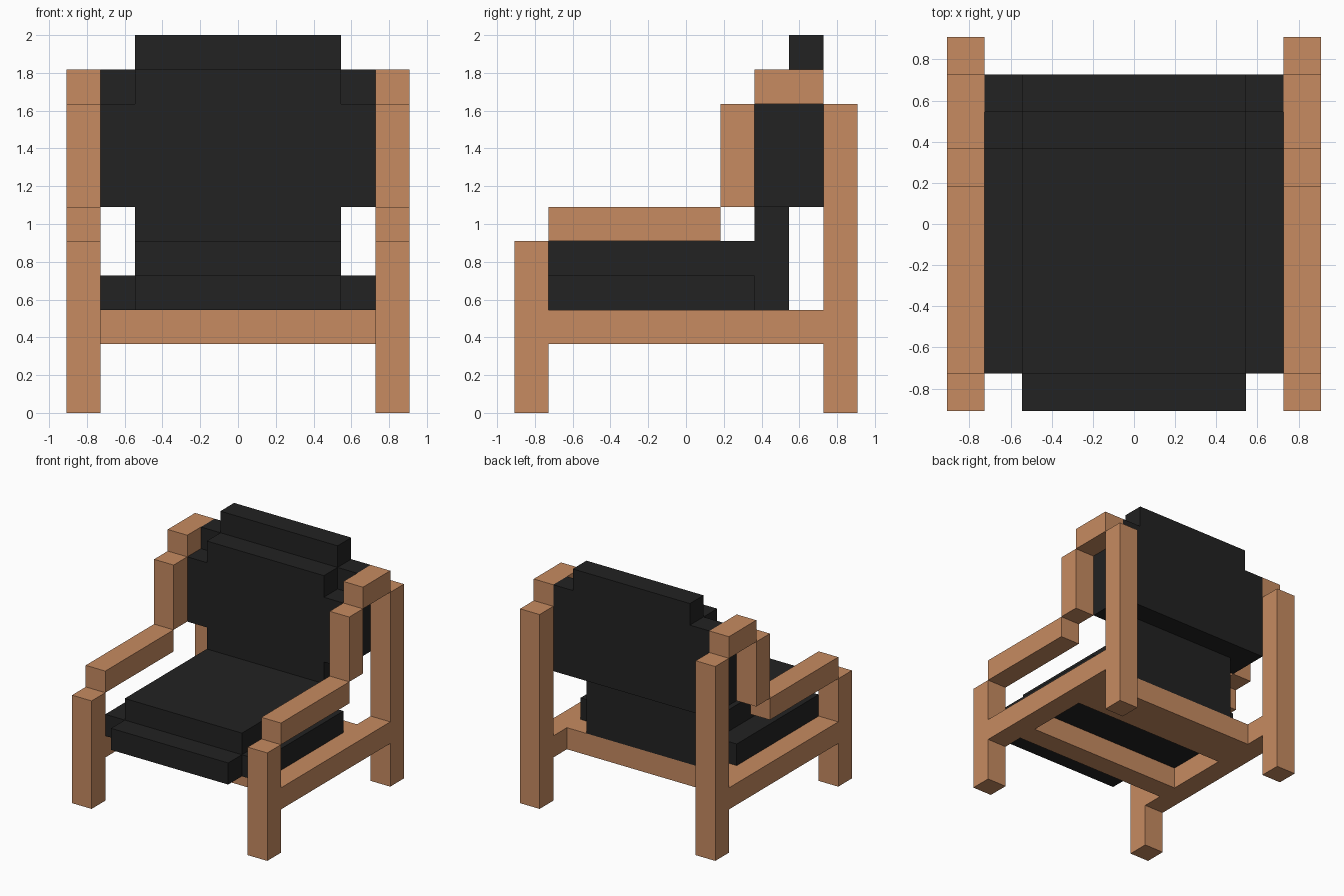
import bpy, bmesh

if "Cube" in bpy.data.objects:
    bpy.data.objects.remove(bpy.data.objects["Cube"])

U = 2 / 11  # block size: the chair is 11 blocks tall


def material(name, color):
    m = bpy.data.materials.new(name)
    m.diffuse_color = (*color, 1)
    m.use_nodes = True
    m.node_tree.nodes["Principled BSDF"].inputs["Base Color"].default_value = m.diffuse_color
    return m


WOOD = material("light wood", (0.571, 0.258, 0.119))
BLACK = material("black cushion", (0.016, 0.016, 0.016))


def box(name, mat, x, y, z, mirror=False):
    """Box from (min, max) ranges in blocks, optionally mirrored across x = 0."""
    bm = bmesh.new()
    bmesh.ops.create_cube(bm, size=1)
    for v in bm.verts:
        for i, (lo, hi) in enumerate((x, y, z)):
            v.co[i] = U * (hi if v.co[i] > 0 else lo)
    mesh = bpy.data.meshes.new(name)
    bm.to_mesh(mesh)
    bm.free()
    mesh.materials.append(mat)
    obj = bpy.data.objects.new(name, mesh)
    bpy.context.collection.objects.link(obj)
    if mirror:
        obj.modifiers.new("Mirror", 'MIRROR').use_mirror_merge = False
    return obj


# Wooden side frames, left and right: name, y range, z range
for name, y, z in (
    ("front_leg", (-5, -4), (0, 5)),
    ("back_leg", (4, 5), (0, 9)),
    ("side_rail", (-4, 4), (2, 3)),
    ("armrest", (-4, 1), (5, 6)),
    ("arm_upright", (1, 2), (6, 9)),
    ("top_block", (2, 4), (9, 10)),
):
    box(name, WOOD, (4, 5), y, z, mirror=True)

# Wooden cross bars under the seat
box("front_cross_bar", WOOD, (-4, 4), (-3, -2), (2, 3))
box("back_cross_bar", WOOD, (-4, 4), (1, 3), (2, 3))

# Seat cushion
box("seat_base", BLACK, (-4, 4), (-4, 2), (3, 4))
box("seat_front_lip", BLACK, (-3, 3), (-5, -4), (3, 4))
box("seat_top", BLACK, (-3, 3), (-4, 2), (4, 5))

# Backrest cushion
box("back_lower", BLACK, (-3, 3), (2, 3), (3, 6))
box("back_main", BLACK, (-4, 4), (2, 4), (6, 9))
box("back_upper_front", BLACK, (-3, 3), (2, 3), (9, 10))
box("back_upper_rear", BLACK, (-4, 4), (3, 4), (9, 10))
box("back_top", BLACK, (-3, 3), (3, 4), (10, 11))
